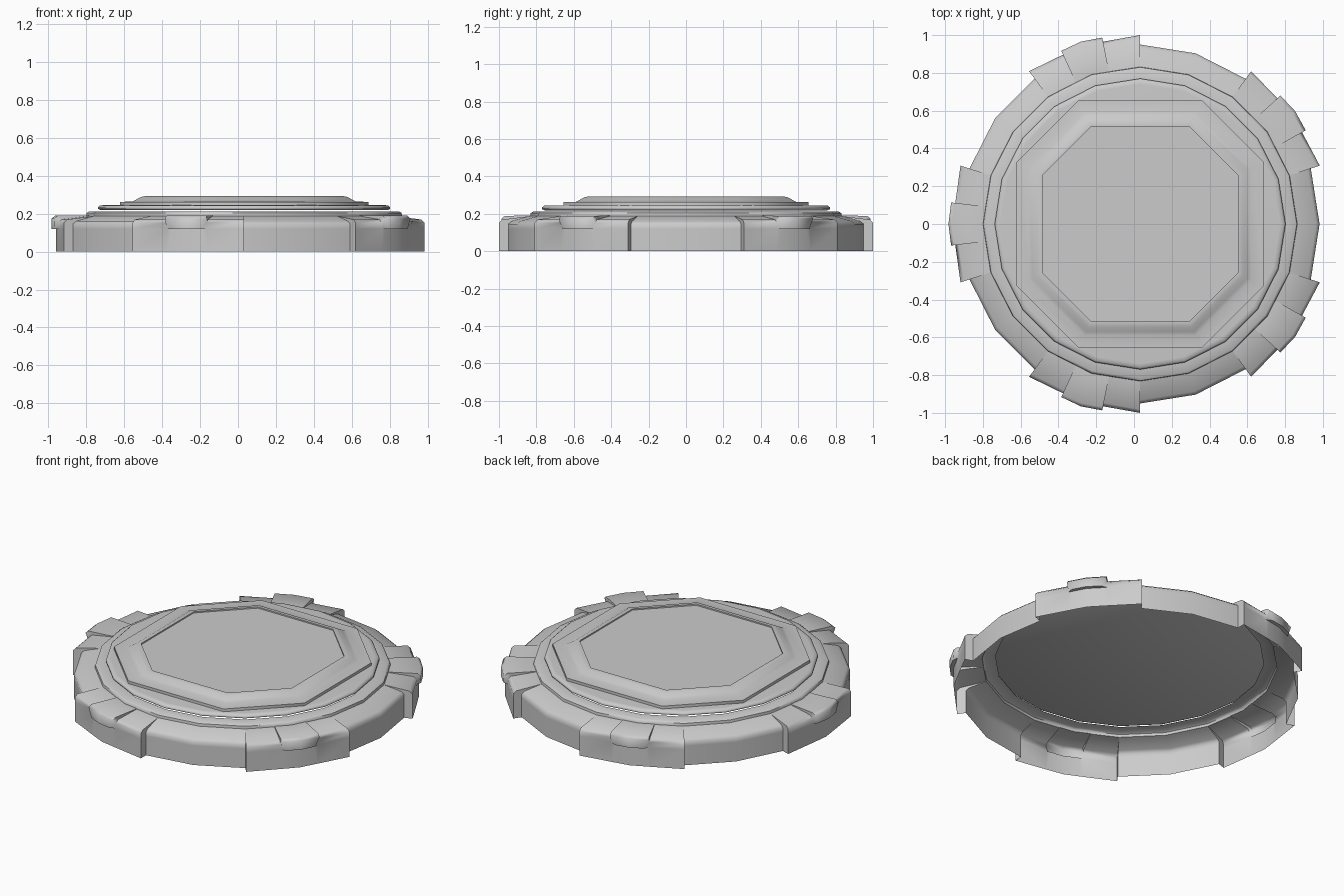
import bpy, bmesh, math

if "Cube" in bpy.data.objects:
    bpy.data.objects.remove(bpy.data.objects["Cube"])

CX = 0.0325  # ring axis offset, so the overall bounds are centred


def loft(name, rows, cap_start=False, cap_end=False, angle=30):
    """Skin a closed loop of point rows, optionally capping either end."""
    bm = bmesh.new()
    grid = [[bm.verts.new((x + CX, y, z)) for x, y, z in row] for row in rows]
    n = len(grid)
    for i in range(n):
        a, b = grid[i], grid[(i + 1) % n]
        for k in range(len(a) - 1):
            bm.faces.new((a[k], b[k], b[k + 1], a[k + 1]))
    if cap_start:
        bm.faces.new([r[0] for r in reversed(grid)])
    if cap_end:
        bm.faces.new([r[-1] for r in grid])
    bmesh.ops.remove_doubles(bm, verts=bm.verts, dist=0.0005)
    bmesh.ops.dissolve_degenerate(bm, dist=0.0005, edges=bm.edges)
    mesh = bpy.data.meshes.new(name)
    bm.to_mesh(mesh)
    bm.free()
    ob = bpy.data.objects.new(name, mesh)
    bpy.context.collection.objects.link(ob)
    bpy.ops.object.select_all(action='DESELECT')
    ob.select_set(True)
    bpy.context.view_layer.objects.active = ob
    bpy.ops.object.shade_smooth_by_angle(angle=math.radians(angle))
    return ob


def polar(r, deg, z):
    a = math.radians(deg)
    return (r * math.cos(a), r * math.sin(a), z)


# Outer ring: open shell with five raised blocks, each carrying a small tab
def station(centre, off, kind, r, chord=1.0):
    low = off
    inner = .832 * chord
    if kind == 'ring':
        pts = [(r, 0), (r, .12), (r, .12), (r, .145), (r - .018, .16), (inner, .188)]
    elif kind == 'block':
        pts = [(r, 0), (r, .12), (r, .12), (r, .152), (r - .018, .169), (inner, .188)]
    else:
        low = off * 0.75  # tab narrows at its lower edge
        pts = [(r - .022, 0), (r - .022, .12), (r, .12), (r, .174),
               (r - .018, .189), (inner, .191)]
    pts += [(.83 * chord, .204), (.818 * chord, .211), (.757 * chord, .212)]
    offs = [off, low, low] + [off] * 6
    return [polar(p[0], centre + o, p[1]) for p, o in zip(pts, offs)]


rows = []
CH = 0.989
for i in range(5):
    c = 180 + 72 * i
    rows += [station(c, -18, 'ring', .95), station(c, -18, 'block', 1.0),
             station(c, -6.5, 'block', .985, CH), station(c, -6.5, 'tab', 1.007, CH),
             station(c, 0, 'tab', 1.015),
             station(c, 6.5, 'tab', 1.007, CH), station(c, 6.5, 'block', .985, CH),
             station(c, 18, 'block', 1.0), station(c, 18, 'ring', .95),
             station(c, 36, 'ring', .95)]
loft("outer_ring", rows, angle=52)

# Middle disc: twenty sides with a rounded rim
rim = [(.757, .219), (.77, .225), (.77, .234), (.76, .243), (.74, .245)]
loft("middle_disc", [[polar(r, 18 * i, z) for r, z in rim] for i in range(20)],
     cap_start=True, cap_end=True, angle=70)

# Top plate: eight-sided stepped plate with a slightly sunk panel
steps = [(.655, .243), (.655, .262), (.59, .264), (.57, .274), (.545, .288),
         (.525, .292), (.517, .292), (.517, .284)]
corners = [(1, -.5), (1, .5), (.5, 1), (-.5, 1), (-1, .5), (-1, -.5), (-.5, -1), (.5, -1)]
loft("top_plate", [[(u * r, v * r, z) for r, z in steps] for u, v in corners],
     cap_end=True, angle=50)
